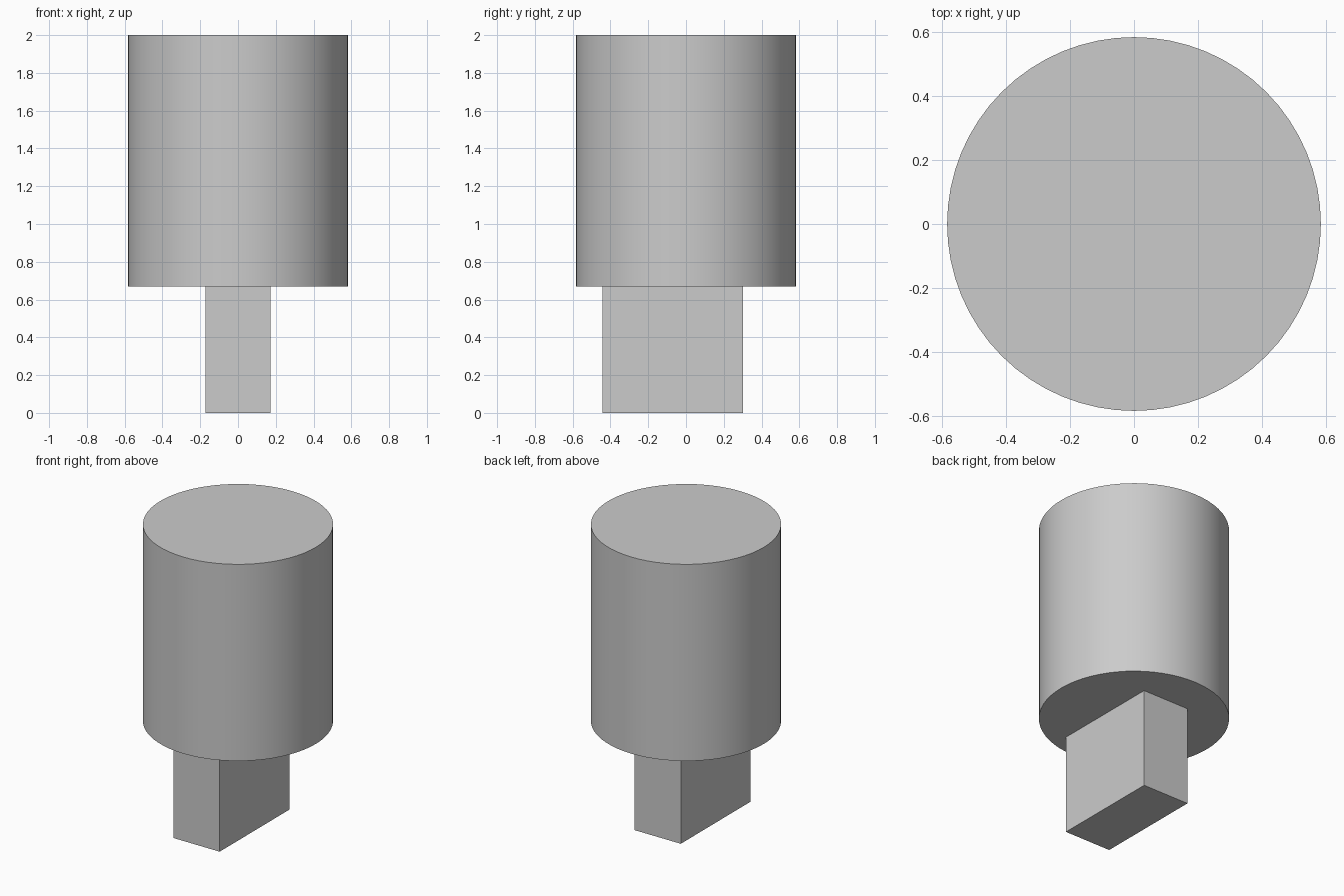
import bpy
import math

cube = bpy.data.objects.get("Cube")
if cube:
    bpy.data.objects.remove(cube, do_unlink=True)

# Single grey material
grey = bpy.data.materials.new("plain_grey")
grey.use_nodes = True
colour = (0.6, 0.6, 0.6, 1.0)
grey.diffuse_color = colour
grey.node_tree.nodes["Principled BSDF"].inputs["Base Color"].default_value = colour

RADIUS = 0.583
SHOULDER = 0.67   # height where the tang meets the body
TOP = 2.0


def finish(name):
    obj = bpy.context.object
    obj.name = name
    obj.data.materials.append(grey)
    return obj


# Round body with smooth side and crisp rims
bpy.ops.mesh.primitive_cylinder_add(
    vertices=64, radius=RADIUS, depth=TOP - SHOULDER,
    location=(0, 0, (TOP + SHOULDER) / 2))
finish("round_body")
bpy.ops.object.shade_smooth_by_angle(angle=math.radians(30))

# Rectangular tang below, set slightly towards the front
front, back, half_width = -0.443, 0.303, 0.173
bpy.ops.mesh.primitive_cube_add(size=1, location=(0, (front + back) / 2, SHOULDER / 2))
tang = finish("rectangular_tang")
tang.scale = (2 * half_width, back - front, SHOULDER)
bpy.ops.object.transform_apply(location=False, rotation=False, scale=True)
